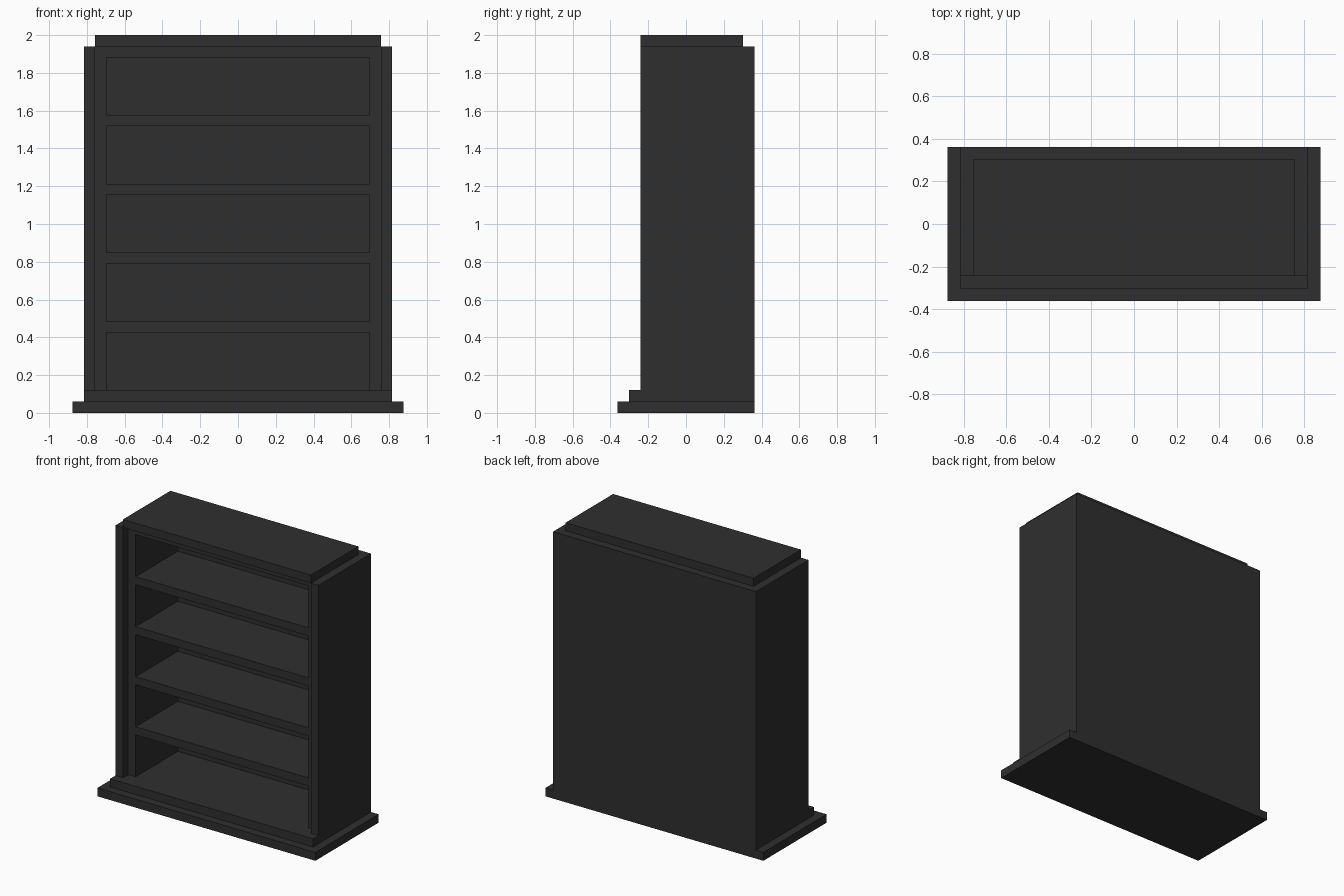
import bpy
import bmesh
from mathutils import Matrix, Vector

cube = bpy.data.objects.get("Cube")
if cube:
    bpy.data.objects.remove(cube, do_unlink=True)

# One dark finish for the whole bookcase
dark = bpy.data.materials.new("charcoal_wood")
dark.use_nodes = True
colour = (0.028, 0.028, 0.028, 1.0)
dark.diffuse_color = colour
dark.node_tree.nodes["Principled BSDF"].inputs["Base Color"].default_value = colour


def box(name, x, y, z):
    """Box spanning the (min, max) ranges on each axis."""
    lo, hi = Vector((x[0], y[0], z[0])), Vector((x[1], y[1], z[1]))
    centre = (lo + hi) / 2
    bm = bmesh.new()
    bmesh.ops.create_cube(bm, size=1, matrix=Matrix.Diagonal((*(hi - lo), 1)))
    mesh = bpy.data.meshes.new(name)
    bm.to_mesh(mesh)
    bm.free()
    mesh.materials.append(dark)
    obj = bpy.data.objects.new(name, mesh)
    obj.location = centre
    bpy.context.collection.objects.link(obj)
    return obj


# Half widths, depths and heights
BASE_X, SIDE_X, FRAME_X, OPEN_X = 0.877, 0.816, 0.756, 0.696
BACK, BACK_IN = 0.363, 0.303
SIDE_FRONT, FRAME_FRONT = -0.242, -0.182
FLOOR, CARCASS_TOP, TOP = 0.121, 1.941, 2.0
BOARD, PITCH = 0.059, 0.364

# Stepped foot and lid
box("base", (-BASE_X, BASE_X), (-0.363, BACK), (0, 0.061))
box("plinth", (-SIDE_X, SIDE_X), (-0.303, BACK), (0.061, FLOOR))
box("lid", (-FRAME_X, FRAME_X), (SIDE_FRONT, BACK_IN), (CARCASS_TOP, TOP))

# Back panel between the sides
box("back_panel", (-FRAME_X, FRAME_X), (BACK_IN, BACK), (FLOOR, CARCASS_TOP))

# Outer sides and the set-back inner walls
for name, s in (("right", -1), ("left", 1)):
    box(name + "_side", sorted((s * FRAME_X, s * SIDE_X)),
        (SIDE_FRONT, BACK), (FLOOR, CARCASS_TOP))
    box(name + "_inner_wall", sorted((s * OPEN_X, s * FRAME_X)),
        (FRAME_FRONT, BACK_IN), (FLOOR, CARCASS_TOP))

# Four shelves and the top board, evenly spaced
for i in range(1, 6):
    top = FLOOR + i * PITCH
    name = "top_board" if i == 5 else f"shelf_{i}"
    box(name, (-OPEN_X, OPEN_X), (FRAME_FRONT, BACK_IN), (top - BOARD, top))
